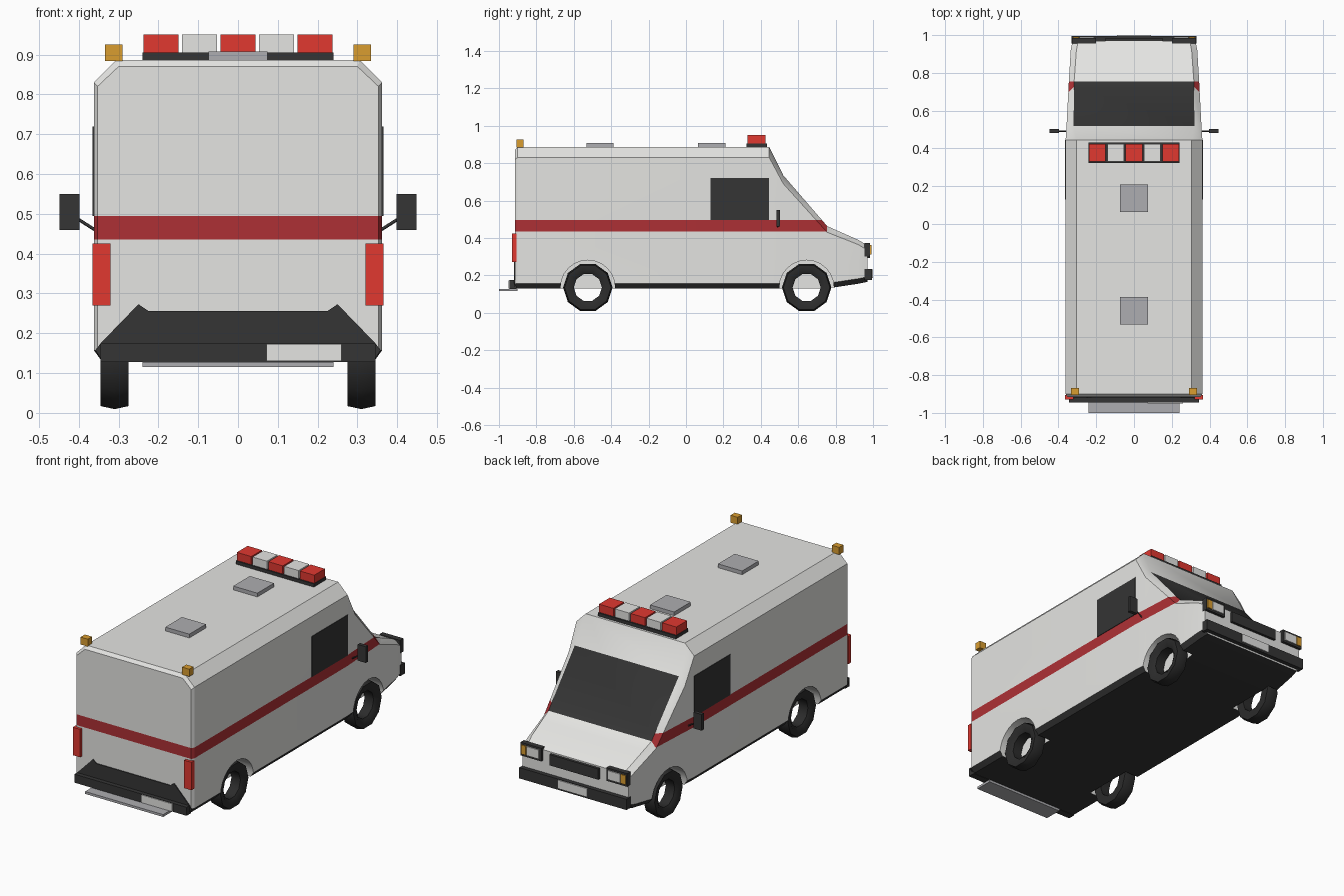
import bpy, bmesh, math
from mathutils import Matrix, Vector

default = bpy.data.objects.get("Cube")
if default:
    bpy.data.objects.remove(default, do_unlink=True)


def material(name, r, g, b):
    m = bpy.data.materials.new(name)
    m.use_nodes = True
    m.diffuse_color = (r, g, b, 1)
    m.node_tree.nodes["Principled BSDF"].inputs["Base Color"].default_value = (r, g, b, 1)
    return m


WHITE = material("body white", .78, .78, .76)
DARK = material("dark trim", .035, .035, .035)
STRIPE = material("stripe red", .42, .03, .035)
RED = material("lamp red", .75, .04, .03)
AMBER = material("amber", .7, .34, .03)
GREY = material("vent grey", .42, .42, .44)
TYRE = material("tyre black", .025, .025, .025)


def finish(name, bm, *mats):
    bmesh.ops.recalc_face_normals(bm, faces=bm.faces)
    mesh = bpy.data.meshes.new(name)
    bm.to_mesh(mesh)
    bm.free()
    for m in mats:
        mesh.materials.append(m)
    ob = bpy.data.objects.new(name, mesh)
    bpy.context.collection.objects.link(ob)
    return ob


def smooth(ob, degrees):
    bpy.ops.object.select_all(action='DESELECT')
    bpy.context.view_layer.objects.active = ob
    ob.select_set(True)
    bpy.ops.object.shade_smooth_by_angle(angle=math.radians(degrees))


def box(name, mat, xs, ys, zs):
    """Box given by its low and high limits on each axis."""
    bm = bmesh.new()
    bmesh.ops.create_cube(bm, size=1)
    for v in bm.verts:
        v.co = [lim[0] if c < 0 else lim[1] for c, lim in zip(v.co, (xs, ys, zs))]
    return finish(name, bm, mat)


def pair(name, mat, xs, ys, zs):
    box("left_" + name, mat, xs, ys, zs)
    box("right_" + name, mat, (-xs[1], -xs[0]), ys, zs)


# Body shell: cross-sections lofted from tail to nose
# station: y, half width, roof half width, floor, shoulder height, roof height
stations = [
    (-.915, .353, .30, .13, .82, .87),
    (-.90, .362, .305, .13, .83, .887),
    (.445, .362, .305, .13, .83, .887),
    (.52, .357, .32, .13, .69, .735),
    (.755, .345, .317, .13, .43, .463),
    (.92, .335, .305, .155, .365, .39),
    (.97, .325, .295, .165, .335, .36),
]
bm = bmesh.new()
rings = []
for y, w, t, floor, shoulder, roof in stations:
    half = [(w - .02, floor), (w, floor + .027), (w, shoulder), (t, roof)]
    outline = half + [(-x, z) for x, z in reversed(half)]
    rings.append([bm.verts.new((x, y, z)) for x, z in outline])
for i, (a, b) in enumerate(zip(rings, rings[1:])):
    for k in range(8):
        n = (k + 1) % 8
        f = bm.faces.new((a[k], a[n], b[n], b[k]))
        windscreen = k == 3 and i == 3
        f.material_index = 1 if k in (0, 6, 7) or windscreen else 0
bm.faces.new(rings[0])
bm.faces.new(rings[-1])

# Stripe band cut into the sides and tail
for z in (.435, .495):
    bmesh.ops.bisect_plane(bm, geom=bm.verts[:] + bm.edges[:] + bm.faces[:],
                           plane_co=(0, 0, z), plane_no=(0, 0, 1))
for f in bm.faces:
    c = f.calc_center_median()
    if f.material_index == 0 and .435 < c.z < .495 and c.y < .755:
        f.material_index = 2
body = finish("body", bm, WHITE, DARK, STRIPE)

# Wheel arches cut out of the body
AXLES = (-.525, .645)
bm = bmesh.new()
for y in AXLES:
    for side in (-1, 1):
        place = Matrix.Translation((side * .36, y, .135)) @ Matrix.Rotation(math.pi / 2, 4, 'Y')
        bmesh.ops.create_cone(bm, cap_ends=True, segments=24, radius1=.146,
                              radius2=.146, depth=.2, matrix=place)
cutter = finish("arch_cutter", bm, WHITE)
cutter.hide_render = True
mod = body.modifiers.new("arches", 'BOOLEAN')
mod.operation = 'DIFFERENCE'
mod.solver = 'EXACT'
mod.object = cutter
bpy.context.view_layer.objects.active = body
bpy.ops.object.modifier_apply(modifier=mod.name)
bpy.data.objects.remove(cutter, do_unlink=True)
smooth(body, 28)

# Wheels: open ten-sided rings
tread = [(-.035, .075), (-.035, .124), (0, .132), (.035, .124), (.035, .1), (.02, .075)]
for y, place in zip(AXLES, ("rear", "front")):
    for side, hand in ((1, "left"), (-1, "right")):
        bm = bmesh.new()
        loops = []
        for s in range(10):
            a = math.tau * (s + .5) / 10 + math.pi / 2
            loops.append([bm.verts.new((side * (.31 + x), y + r * math.cos(a),
                                        .135 + r * math.sin(a))) for x, r in tread])
        for s in range(10):
            a, b = loops[s], loops[(s + 1) % 10]
            for k in range(len(tread)):
                n = (k + 1) % len(tread)
                bm.faces.new((a[k], a[n], b[n], b[k]))
        smooth(finish(f"{place}_{hand}_wheel", bm, TYRE), 40)

# Side windows
pair("side_window", DARK, (.358, .365), (.13, .445), (.495, .72))

# Mirrors on thin arms
pair("mirror", DARK, (.398, .448), (.483, .503), (.46, .55))
for side, hand in ((1, "left"), (-1, "right")):
    arm = bpy.data.curves.new(hand + "_mirror_arm", 'CURVE')
    arm.dimensions = '3D'
    arm.bevel_depth = .004
    arm.bevel_resolution = 0
    line = arm.splines.new('POLY')
    line.points.add(1)
    line.points[0].co = (side * .352, .49, .455, 1)
    line.points[1].co = (side * .41, .493, .492, 1)
    arm.materials.append(DARK)
    bpy.context.collection.objects.link(bpy.data.objects.new(arm.name, arm))

# Roof equipment
box("light_bar_base", DARK, (-.24, .24), (.323, .432), (.88, .905))
for i in range(5):
    x = (i - 2) * .097
    box(f"light_bar_lamp_{i + 1}", WHITE if i % 2 else RED,
        (x - .044, x + .044), (.33, .424), (.905, .95))
for name, y in (("front", .137), ("rear", -.46)):
    box(name + "_roof_vent", GREY, (-.074, .074), (y - .073, y + .073), (.88, .908))
pair("roof_marker", AMBER, (.29, .334), (-.905, -.868), (.884, .925))

# Tail: lower panel, bumper, plate, step and lamps
bm = bmesh.new()
half = [(.34, .13), (.358, .157), (.345, .175), (.25, .273), (.225, .256)]
outline = half + [(-x, z) for x, z in reversed(half)]
panel = bm.faces.new([bm.verts.new((x, -.914, z)) for x, z in outline])
grown = bmesh.ops.extrude_face_region(bm, geom=[panel])["geom"]
bmesh.ops.translate(bm, vec=Vector((0, -.006, 0)),
                    verts=[v for v in grown if isinstance(v, bmesh.types.BMVert)])
finish("tail_lower_panel", bm, DARK)
box("rear_bumper", DARK, (-.345, .345), (-.944, -.905), (.128, .175))
box("rear_plate", WHITE, (.072, .26), (-.949, -.943), (.13, .173))
box("rear_step", GREY, (-.24, .24), (-1, -.9), (.115, .128))
pair("tail_lamp", RED, (.32, .365), (-.93, -.905), (.27, .425))

# Nose: bumper, plate, grille and headlamps
box("front_bumper", DARK, (-.33, .33), (.955, .994), (.175, .235))
box("front_plate", WHITE, (-.09, .09), (.993, 1), (.185, .232))
box("grille", DARK, (-.15, .15), (.955, .985), (.292, .352))
pair("headlamp_frame", DARK, (.2, .328), (.955, .985), (.3, .373))
pair("headlamp_lens", WHITE, (.212, .288), (.984, .991), (.312, .362))
pair("turn_signal", AMBER, (.292, .322), (.984, .991), (.312, .362))
